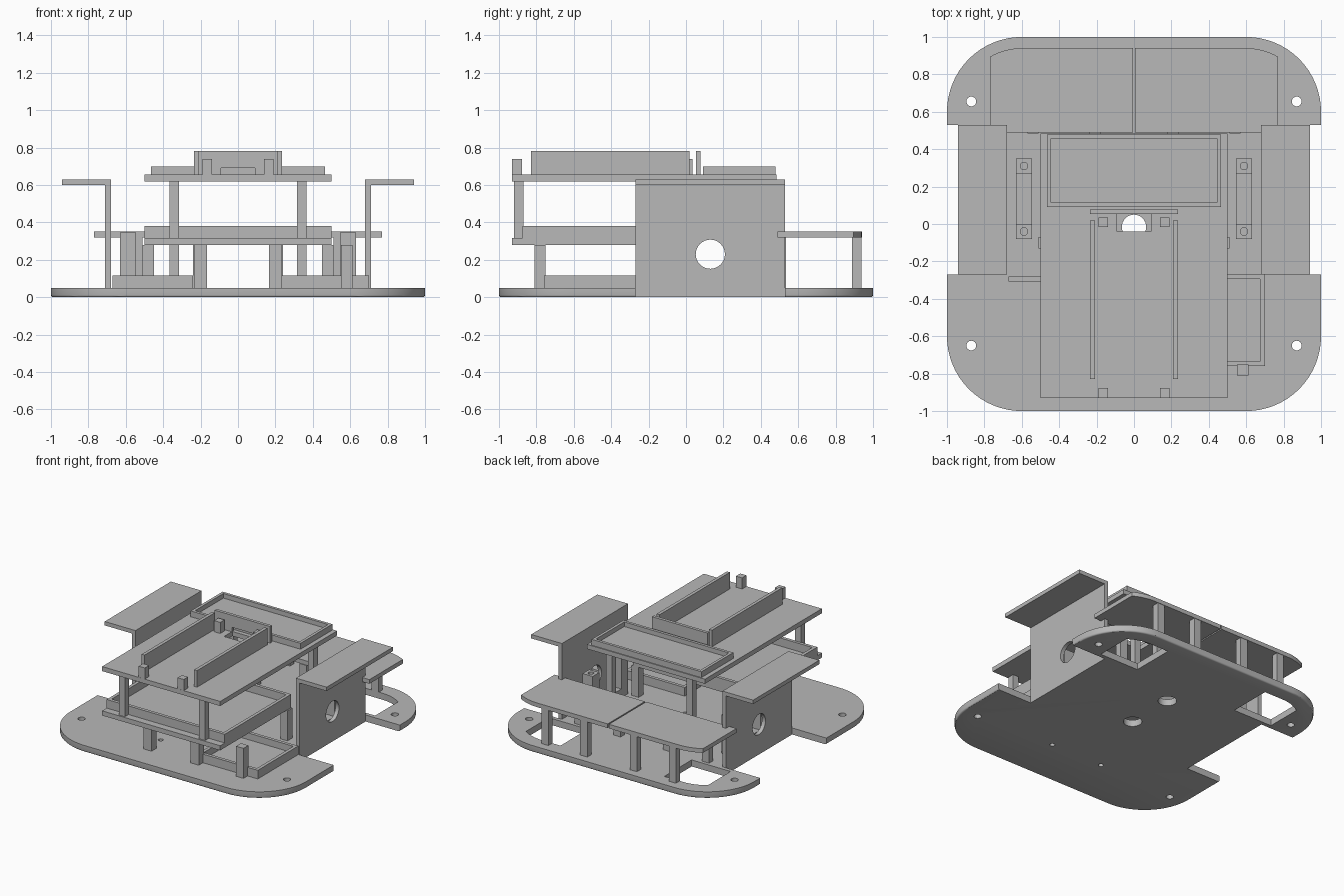
import bpy, bmesh, math
from mathutils import Vector

old = bpy.data.objects.get("Cube")
if old:
    bpy.data.objects.remove(old, do_unlink=True)

grey = bpy.data.materials.new("plain_grey")
grey.use_nodes = True
grey.diffuse_color = (0.48, 0.48, 0.48, 1)
grey.node_tree.nodes["Principled BSDF"].inputs["Base Color"].default_value = (0.48, 0.48, 0.48, 1)


def prism(name, pts, z0, z1, bottom_bevel=0):
    """Extrude an outline upward from z0 to z1."""
    bm = bmesh.new()
    face = bm.faces.new([bm.verts.new((x, y, z0)) for x, y in pts])
    top = bmesh.ops.extrude_face_region(bm, geom=[face])["geom"]
    for v in top:
        if isinstance(v, bmesh.types.BMVert):
            v.co.z = z1
    bmesh.ops.recalc_face_normals(bm, faces=bm.faces)
    if bottom_bevel:
        edges = [e for e in bm.edges if all(abs(v.co.z - z0) < 1e-5 for v in e.verts)]
        bmesh.ops.bevel(bm, geom=edges, offset=bottom_bevel, segments=3, profile=0.5, affect='EDGES')
    me = bpy.data.meshes.new(name)
    bm.to_mesh(me)
    bm.free()
    me.materials.append(grey)
    ob = bpy.data.objects.new(name, me)
    bpy.context.collection.objects.link(ob)
    return ob


def box(name, x0, x1, y0, y1, z0, z1):
    return prism(name, [(x0, y0), (x1, y0), (x1, y1), (x0, y1)], z0, z1)


def arc(cx, cy, r, a0, a1, n=16):
    return [(cx + r * math.cos(math.radians(a0 + (a1 - a0) * i / n)),
             cy + r * math.sin(math.radians(a0 + (a1 - a0) * i / n))) for i in range(n + 1)]


def disc(x, y, r, z0, z1):
    return prism("cutter", arc(x, y, r, 0, 360, 32)[:-1], z0, z1)


def cut(ob, *cutters):
    """Subtract each cutter and bake the result."""
    for c in cutters:
        mod = ob.modifiers.new("cut", 'BOOLEAN')
        mod.object, mod.operation, mod.solver = c, 'DIFFERENCE', 'EXACT'
        bpy.context.view_layer.update()
        me = bpy.data.meshes.new_from_object(ob.evaluated_get(bpy.context.evaluated_depsgraph_get()))
        ob.modifiers.clear()
        ob.data = me
        bpy.data.objects.remove(c, do_unlink=True)


def mirror_x(pts, s):
    return [(s * x, y) for x, y in pts]


def tray(name, x0, x1, y0, y1, z0, z1, floor, wall=0.025):
    ob = box(name, x0, x1, y0, y1, z0, z1)
    cut(ob, box("cutter", x0 + wall, x1 - wall, y0 + wall, y1 - wall, z0 + floor, z1 + 0.1))
    return ob


def block(name, x, y, z0, z1, w=0.06, d=0.055):
    return box(name, x - w / 2, x + w / 2, y - d / 2, y + d / 2, z0, z1)


T = 0.05  # top of the base plate

# Base plate: rounded square with wheel notches, rear openings and holes
outline = []
for cx, cy, a in ((0.6, 0.6, 0), (-0.6, 0.6, 90), (-0.6, -0.6, 180), (0.6, -0.6, 270)):
    outline += arc(cx, cy, 0.4, a, a + 90)
base = prism("base_plate", outline, 0, T, 0.012)
opening = [(0.44, 0.56), (0.77, 0.56)] + arc(0.6, 0.6, 0.29, 54, 90, 8) + [(0.44, 0.89)]
for s in (-1, 1):
    cut(base,
        box("cutter", min(s * 0.695, s * 1.2), max(s * 0.695, s * 1.2), -0.27, 0.53, -1, 1),
        prism("cutter", mirror_x(opening, s), -1, 1),
        disc(s * 0.87, 0.655, 0.026, -1, 1), disc(s * 0.87, -0.65, 0.026, -1, 1),
        disc(s * 0.22, -0.62, 0.018, -1, 1))
cut(base, disc(0, -0.015, 0.065, -1, 1), disc(0, 0.36, 0.065, -1, 1))

for s, side in ((-1, "right"), (1, "left")):
    # Wheel guard: an upright wall with an axle hole and an outward top flange
    wall = box(side + "_wheel_guard", min(s * 0.68, s * 0.71), max(s * 0.68, s * 0.71), -0.27, 0.53, 0, 0.63)
    hole = disc(0, 0, 0.078, -0.5, 0.5)
    hole.rotation_euler = (0, math.radians(90), 0)
    hole.location = (s * 0.7, 0.13, 0.23)
    cut(wall, hole)
    box(side + "_guard_flange", min(s * 0.7, s * 0.94), max(s * 0.7, s * 0.94), -0.27, 0.53, 0.6, 0.63)

    # Motor mount: two drilled pillars joined by a low bar
    for y in (-0.04, 0.31):
        p = block(side + "_motor_pillar", s * 0.588, y, T, 0.345, 0.085, 0.08)
        cut(p, disc(s * 0.588, y, 0.02, 0.25, 0.5))
    block(side + "_motor_bar", s * 0.588, 0.135, T, 0.115, 0.08, 0.28)

    # Rear shelf half with its four posts
    shelf = [(0.005, 0.49), (0.77, 0.49)] + arc(0.6, 0.6, 0.34, 60, 90, 8) + [(0.005, 0.94)]
    prism(side + "_rear_shelf", mirror_x(shelf, s), 0.32, 0.352)
    for x in (0.21, 0.54):
        for y in (0.51, 0.912):
            block(side + "_shelf_post", s * x, y, T, 0.32, 0.06, 0.05)

    # Legs of the lower tray and posts of the upper deck
    block(side + "_tray_front_leg", s * 0.2, -0.78, T, 0.28, 0.07, 0.06)
    block(side + "_tray_rear_leg", s * 0.48, -0.1, T, 0.28, 0.06, 0.06)
    block(side + "_deck_front_post", s * 0.34, -0.895, 0.315, 0.62, 0.05, 0.05)
    block(side + "_deck_rear_post", s * 0.34, 0.42, T, 0.62, 0.05, 0.05)

    # Rail and small pegs on the upper deck
    block(side + "_deck_rail", s * 0.222, -0.405, 0.655, 0.782, 0.025, 0.85)
    for y in (-0.903, 0.01):
        block(side + "_deck_peg", s * 0.165, y, 0.655, 0.74, 0.052, 0.052)

# Lower tray on its floor plate
box("lower_floor", -0.5, 0.5, -0.93, -0.07, 0.28, 0.316)
tray("lower_tray", -0.5, 0.5, -0.875, -0.07, 0.3, 0.382, 0.02)

# Upper deck with a cable cut-out, slotted cross plate and rear tray
deck = box("upper_deck", -0.5, 0.5, -0.93, 0.485, 0.62, 0.655)
cut(deck, box("cutter", -0.09, 0.09, -0.04, 0.06, 0.5, 0.8))
plate = box("cross_plate", -0.235, 0.235, 0.053, 0.077, 0.655, 0.782)
cut(plate, box("cutter", -0.09, 0.09, 0, 0.2, 0.6, 0.69))
tray("rear_tray", -0.465, 0.465, 0.092, 0.478, 0.655, 0.7, 0.01, 0.022)

# Open tray, peg and divider on the base
tray("base_tray", 0.2, 0.7, -0.76, -0.27, T, 0.116, 0.015)
block("base_peg", 0.582, -0.78, T, 0.28, 0.062, 0.06)
box("base_divider", -0.67, -0.24, -0.308, -0.28, T, 0.116)

# Smooth the curved edges, keep the corners sharp
for ob in bpy.context.collection.objects:
    if ob.type == 'MESH':
        ob.select_set(True)
        bpy.context.view_layer.objects.active = ob
bpy.ops.object.shade_smooth_by_angle(angle=math.radians(30))
